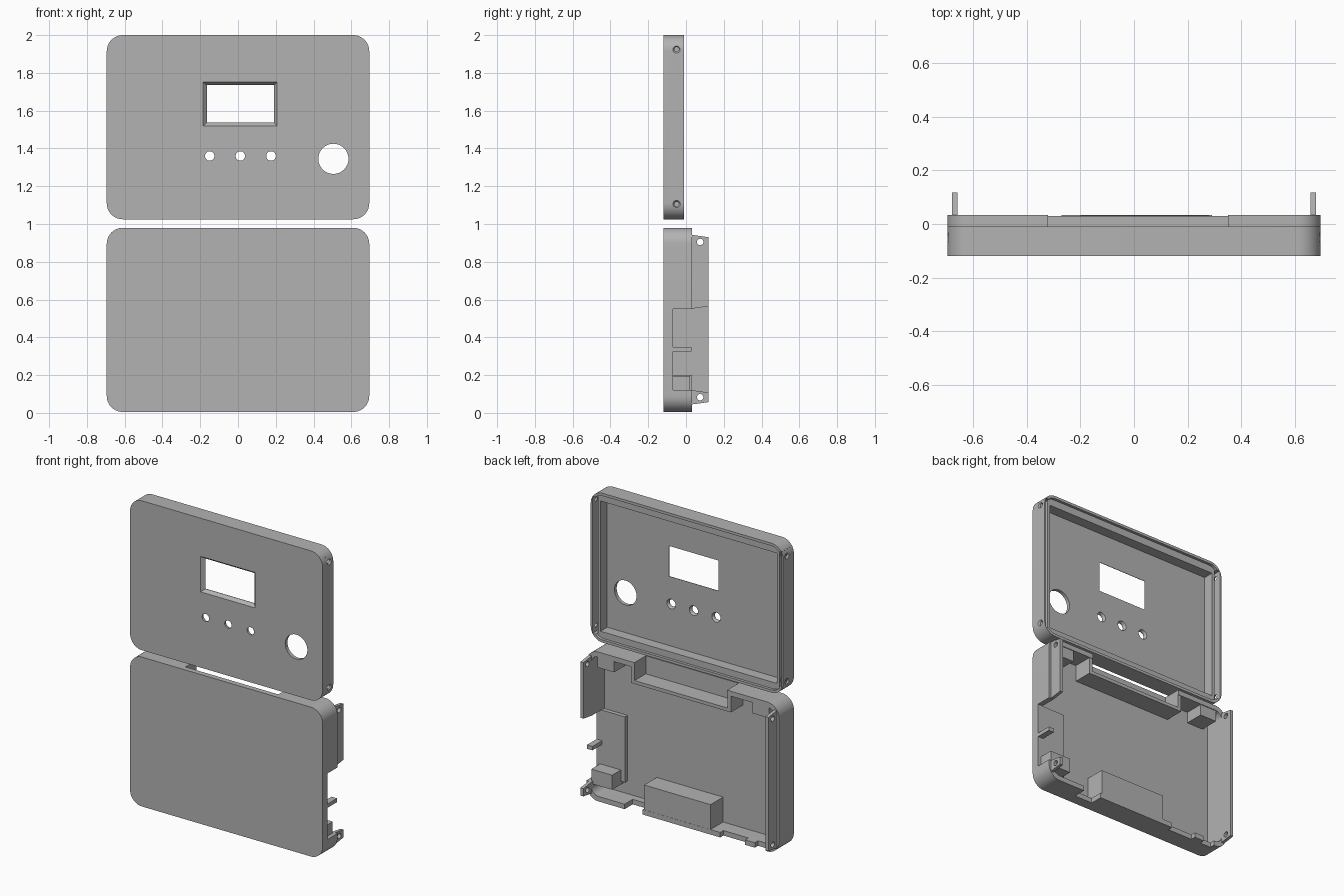
import bpy, bmesh, math
from mathutils import Matrix

if "Cube" in bpy.data.objects:
    bpy.data.objects.remove(bpy.data.objects["Cube"])

grey = bpy.data.materials.new("grey_plastic")
grey.use_nodes = True
grey.diffuse_color = (0.45, 0.45, 0.45, 1)
grey.node_tree.nodes["Principled BSDF"].inputs["Base Color"].default_value = grey.diffuse_color


def finish(bm, name):
    bmesh.ops.recalc_face_normals(bm, faces=bm.faces)
    mesh = bpy.data.meshes.new(name)
    bm.to_mesh(mesh)
    bm.free()
    mesh.materials.append(grey)
    obj = bpy.data.objects.new(name, mesh)
    bpy.context.collection.objects.link(obj)
    return obj


def loft(name, rings):
    """Closed solid through rings with equal point counts."""
    bm = bmesh.new()
    loops = [[bm.verts.new(p) for p in ring] for ring in rings]
    n = len(loops[0])
    for a, b in zip(loops, loops[1:]):
        for i in range(n):
            j = (i + 1) % n
            bm.faces.new((a[i], a[j], b[j], b[i]))
    bm.faces.new(loops[0])
    bm.faces.new(loops[-1])
    return finish(bm, name)


def rect(x, y, z):
    return [(x[0], y, z[0]), (x[1], y, z[0]), (x[1], y, z[1]), (x[0], y, z[1])]


def box(name, x, y, z):
    return loft(name, [rect(x, y[0], z), rect(x, y[1], z)])


def rounded(name, hx, hz, zc, r, y):
    """Slab with rounded corners, lying in the xz plane."""
    ring = []
    for k, (sx, sz) in enumerate([(1, 1), (-1, 1), (-1, -1), (1, -1)]):
        for i in range(11):
            a = math.radians(90 * k + 9 * i)
            ring.append((sx * (hx - r) + r * math.cos(a), zc + sz * (hz - r) + r * math.sin(a)))
    return loft(name, [[(px, py, pz) for px, pz in ring] for py in y])


def cone(name, centre, r1, r2, depth, axis):
    """Cone or cylinder; r1 is at the low end of the axis."""
    bm = bmesh.new()
    turn = Matrix.Rotation(math.pi / 2, 4, "Y") if axis == "X" else Matrix.Rotation(-math.pi / 2, 4, "X")
    bmesh.ops.create_cone(bm, cap_ends=True, segments=32, radius1=r1, radius2=r2, depth=depth,
                          matrix=Matrix.Translation(centre) @ turn)
    return finish(bm, name)


def combine(target, tool, operation="DIFFERENCE"):
    mod = target.modifiers.new("combine", "BOOLEAN")
    mod.operation, mod.solver, mod.object = operation, "EXACT", tool
    bpy.context.view_layer.objects.active = target
    bpy.ops.object.modifier_apply(modifier=mod.name)
    bpy.data.objects.remove(tool)


def cut_box(target, x, y, z):
    combine(target, box("cutter", x, y, z))


HX, HZ = 0.695, 0.4875
LID_Z, BASE_Z = 1.5125, 0.4925
FRONT, FLOOR = -0.12, -0.097

# Front cover: shell, stepped cavity and slots for the tabs
cover = rounded("front_cover", HX, HZ, LID_Z, 0.085, (FRONT, -0.01))
combine(cover, rounded("cutter", 0.678, 0.47, LID_Z, 0.068, (-0.028, 0.05)))
cut_box(cover, (-0.637, 0.637), (FLOOR, 0.05), (1.085, 1.935))
for s in (-1, 1):
    cut_box(cover, sorted((s * 0.655, s * 0.682)), (FLOOR, 0.05), (1.066, 1.96))

# Bevelled display window
combine(cover, loft("cutter", [rect((-0.19, 0.21), -0.125, (1.515, 1.755)),
                               rect((-0.165, 0.19), -0.1, (1.537, 1.735)),
                               rect((-0.165, 0.19), -0.05, (1.537, 1.735))]))

# Button holes, widened inside, and the round opening
for x in (-0.15, 0.0125, 0.175):
    combine(cover, cone("cutter", (x, -0.11, 1.36), 0.025, 0.025, 0.06, "Y"))
    combine(cover, cone("cutter", (x, -0.094, 1.36), 0.025, 0.042, 0.03, "Y"))
combine(cover, cone("cutter", (0.505, -0.11, 1.345), 0.08, 0.08, 0.08, "Y"))

# Countersunk screw holes in the cover sides
for s in (-1, 1):
    for z in (1.105, 1.925):
        combine(cover, cone("cutter", (s * 0.68, -0.05, z), 0.012, 0.012, 0.06, "X"))
        r = (0.008, 0.024) if s > 0 else (0.024, 0.008)
        combine(cover, cone("cutter", (s * 0.69, -0.05, z), *r, 0.02, "X"))

# Rear case: shell and cavity
case = rounded("rear_case", HX, HZ, BASE_Z, 0.085, (FRONT, 0.033))
combine(case, rounded("cutter", 0.66, 0.455, BASE_Z, 0.05, (FLOOR, 0.1)))

# Recess in the top edge, with its inner walls
combine(case, box("recess_wall", (-0.345, 0.375), (-0.11, 0.03), (0.84, 0.968)), "UNION")
cut_box(case, (-0.32, 0.35), (-0.085, 0.1), (0.862, 1.1))

# Side opening and notches in the bottom edge
cut_box(case, (0.6, 0.8), (-0.07, 0.1), (0.12, 0.55))
cut_box(case, (0.29, 0.42), (-0.05, 0.1), (-0.1, 0.06))
cut_box(case, (-0.45, -0.27), (0.0, 0.1), (-0.1, 0.06))
cut_box(case, (-0.6, -0.52), (0.0, 0.1), (-0.1, 0.06))

# Blocks and ledge inside the case
box("side_ledge", (0.49, 0.6949), (-0.11, -0.0702), (0.121, 0.549))
box("battery_block", (-0.2, 0.28), (-0.11, 0.032), (0.03, 0.2))
box("corner_block", (0.52, 0.67), (-0.11, 0.02), (0.1, 0.195))
box("side_bar", (0.655, 0.694), (-0.08, 0.03), (0.325, 0.35))
for s in (-1, 1):
    box("upper_block", sorted((s * 0.5, s * 0.62)), (-0.11, 0.028), (0.875, 0.96))


# Screw tabs, tapered toward the back
def tab(name, side, low, high):
    x = sorted((side * 0.658, side * 0.679))
    t = loft(name, [rect(x, -0.1, (low, high)), rect(x, 0.033, (low, high)),
                    rect(x, 0.118, (low + 0.012, high - 0.012))])
    for z in (0.083, 0.905):
        if low < z < high:
            combine(t, cone("cutter", (side * 0.668, 0.075, z), 0.017, 0.017, 0.06, "X"))
    return t


tab("long_tab", -1, 0.045, 0.942)
tab("upper_tab", 1, 0.552, 0.942)
tab("lower_tab", 1, 0.045, 0.12)

# Smooth the curved walls only
for obj in (cover, case):
    bpy.ops.object.select_all(action="DESELECT")
    obj.select_set(True)
    bpy.context.view_layer.objects.active = obj
    bpy.ops.object.shade_smooth_by_angle(angle=math.radians(25))
